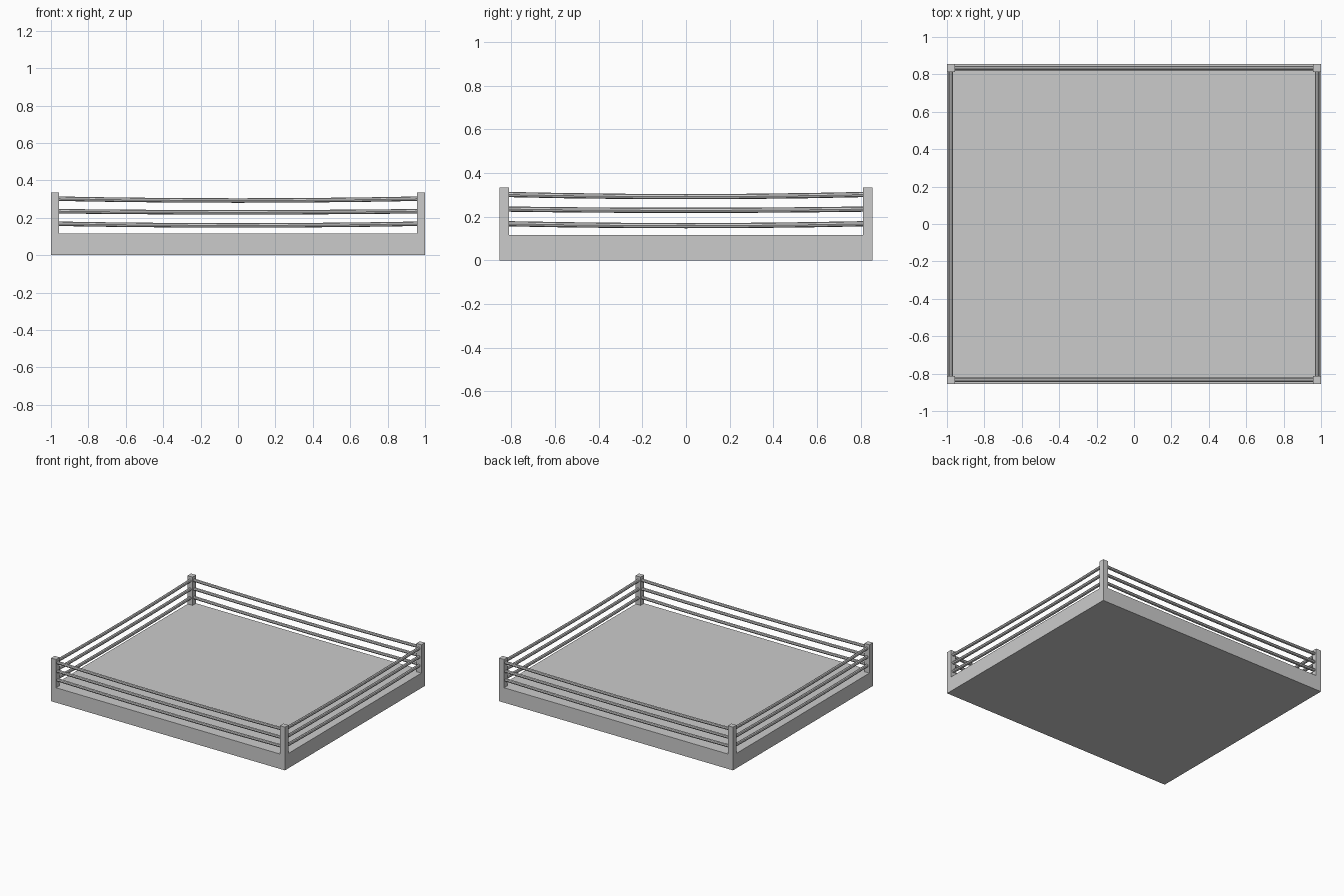
import bpy, bmesh
from mathutils import Vector

if "Cube" in bpy.data.objects:
    bpy.data.objects.remove(bpy.data.objects["Cube"])

HX, HY = 1.0, 0.855            # half size of the platform
BASE_H, POST_H, POST = 0.115, 0.334, 0.043
ROPE_R, SEGS = 0.012, 6


def box(name, size, centre):
    bm = bmesh.new()
    bmesh.ops.create_cube(bm, size=1)
    bmesh.ops.scale(bm, vec=size, verts=bm.verts)
    mesh = bpy.data.meshes.new(name)
    bm.to_mesh(mesh)
    bm.free()
    ob = bpy.data.objects.new(name, mesh)
    ob.location = centre
    bpy.context.collection.objects.link(ob)
    return ob


def rope(name, a, b, sag):
    """Sagging rope between two points, octagonal cross-section."""
    cu = bpy.data.curves.new(name, 'CURVE')
    cu.dimensions = '3D'
    cu.bevel_depth = ROPE_R
    cu.bevel_resolution = 2
    cu.use_fill_caps = True
    sp = cu.splines.new('POLY')
    sp.points.add(SEGS)
    for i, p in enumerate(sp.points):
        t = i / SEGS
        pos = a.lerp(b, t) - Vector((0, 0, sag * 4 * t * (1 - t)))
        p.co = (*pos, 1)
    sp.use_smooth = False
    ob = bpy.data.objects.new(name, cu)
    bpy.context.collection.objects.link(ob)


# Platform
box("platform", (2 * HX, 2 * HY, BASE_H), (0, 0, BASE_H / 2))

# Corner posts
px, py = HX - POST / 2, HY - POST / 2
for sx in (-1, 1):
    for sy in (-1, 1):
        box("corner_post", (POST, POST, POST_H - BASE_H),
            (sx * px, sy * py, (POST_H + BASE_H) / 2))

# Three ropes on each side, running between the posts
for z, sag in ((0.168, 0.009), (0.235, 0.006), (0.302, 0.010)):
    for s in (-1, 1):
        rope("rope_along_x", Vector((-px, s * py, z)), Vector((px, s * py, z)), sag)
        rope("rope_along_y", Vector((s * px, -py, z)), Vector((s * px, py, z)), sag)
